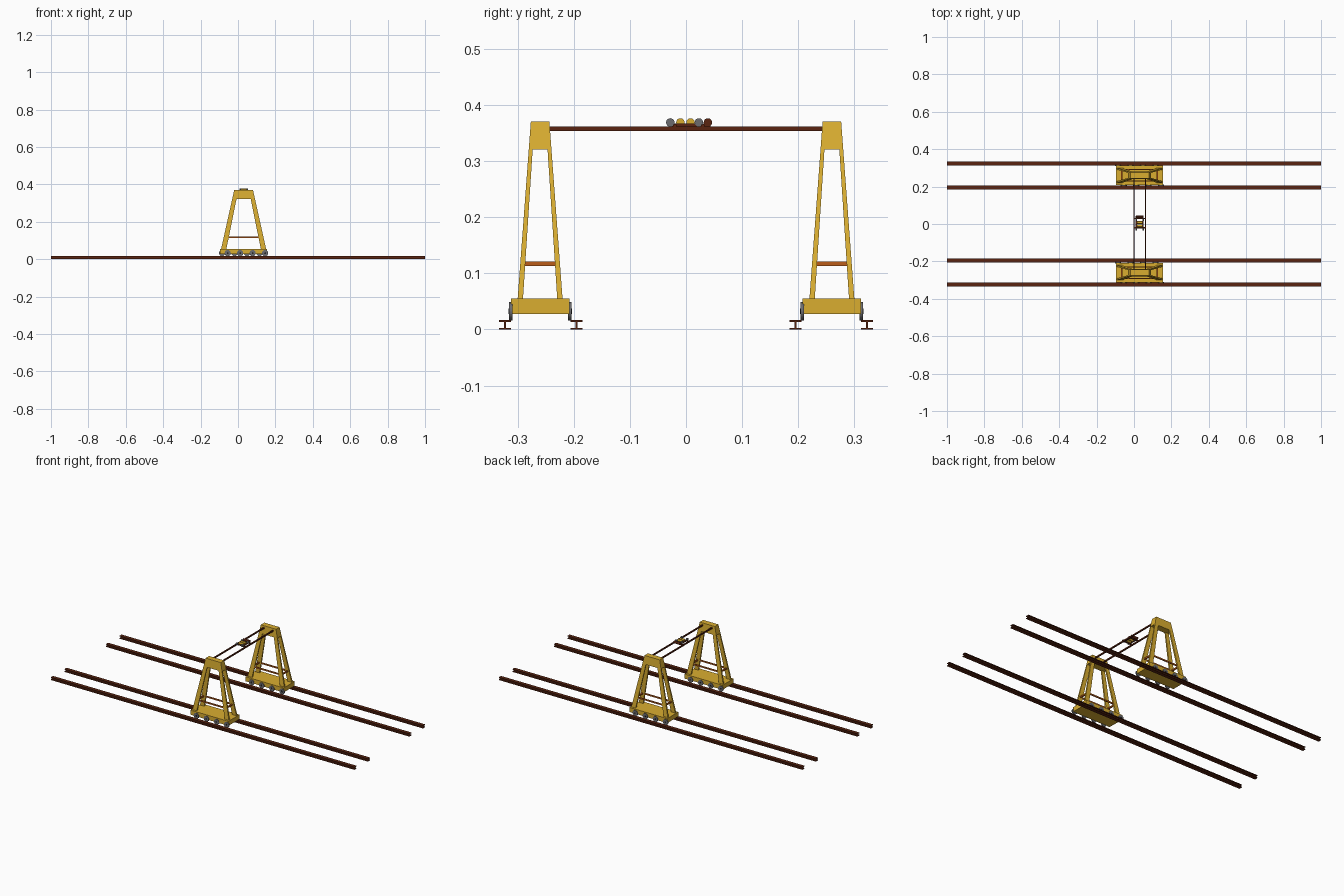
import bpy, bmesh, math
from mathutils import Matrix, Vector

if "Cube" in bpy.data.objects:
    bpy.data.objects.remove(bpy.data.objects["Cube"])

def mat(name, c):
    m = bpy.data.materials.new(name)
    m.diffuse_color = (*c, 1)
    m.use_nodes = True
    m.node_tree.nodes["Principled BSDF"].inputs["Base Color"].default_value = m.diffuse_color
    return m

YELLOW = mat("crane yellow", (0.70, 0.42, 0.03))
BROWN = mat("rust brown", (0.10, 0.017, 0.005))
ORANGE = mat("brace orange", (0.50, 0.11, 0.01))
GREY = mat("wheel grey", (0.15, 0.15, 0.16))
DARK = mat("axle black", (0.02, 0.02, 0.02))

def finish(name, bm, m):
    bmesh.ops.recalc_face_normals(bm, faces=bm.faces)
    me = bpy.data.meshes.new(name)
    bm.to_mesh(me)
    bm.free()
    me.materials.append(m)
    ob = bpy.data.objects.new(name, me)
    bpy.context.collection.objects.link(ob)
    return ob

def loft(bm, lo, hi):
    """Hexahedron between two (x0, x1, y0, y1, z) rectangles."""
    rings = [[bm.verts.new(p) for p in ((a, c, z), (b, c, z), (b, d, z), (a, d, z))]
             for a, b, c, d, z in (lo, hi)]
    bm.faces.new(rings[0][::-1])
    bm.faces.new(rings[1])
    for i in range(4):
        j = (i + 1) % 4
        bm.faces.new((rings[0][i], rings[0][j], rings[1][j], rings[1][i]))

def box(bm, x0, x1, y0, y1, z0, z1):
    loft(bm, (x0, x1, y0, y1, z0), (x0, x1, y0, y1, z1))

def cyl(bm, c, r, length, axis, n=20):
    rot = Matrix.Rotation(math.pi / 2, 4, 'Y' if axis == 'x' else 'X')
    bmesh.ops.create_cone(bm, cap_ends=True, segments=n, radius1=r, radius2=r,
                          depth=length, matrix=Matrix.Translation(c) @ rot)

# Four I-section rails
for i, y in enumerate((-0.3225, -0.195, 0.195, 0.3225)):
    bm = bmesh.new()
    w, t, f, h = 0.0105, 0.002, 0.003, 0.0165
    prof = [(-w, 0), (w, 0), (w, f), (t, f), (t, h - f), (w, h - f),
            (w, h), (-w, h), (-w, h - f), (-t, h - f), (-t, f), (-w, f)]
    face = bm.faces.new([bm.verts.new((-1, y + a, b)) for a, b in prof])
    ext = bmesh.ops.extrude_face_region(bm, geom=[face])["geom"]
    bmesh.ops.translate(bm, vec=(2, 0, 0),
                        verts=[v for v in ext if isinstance(v, bmesh.types.BMVert)])
    if not face.is_valid or len(bm.faces) < 14:
        bm.faces.new([v for v in bm.verts if v.co.x < 0])
    finish(f"rail_{i}", bm, BROWN)

# Tower proportions: half sizes along x and y at a given height
CX, CY = 0.03, 0.26
ZB, ZC, ZT = 0.055, 0.321, 0.371

def half(z):
    k = (z - ZB) / (ZT - ZB)
    return 0.12 - 0.07 * k, 0.040 - 0.0235 * k

def leg_rect(z, sx, sy, cy):
    hx, hy = half(z)
    k = (z - ZB) / (ZT - ZB)
    wx, wy = 0.028 - 0.006 * k, 0.0095 - 0.003 * k
    xs = sorted((CX + sx * hx, CX + sx * (hx - wx)))
    ys = sorted((cy + sy * hy, cy + sy * (hy - wy)))
    return (*xs, *ys, z)

for s, tag in ((-1, "front"), (1, "back")):
    cy = s * CY
    # Base carriage
    bm = bmesh.new()
    box(bm, CX - 0.125, CX + 0.125, cy - 0.052, cy + 0.052, 0.028, ZB)
    finish(f"{tag}_base", bm, YELLOW)
    # Tapered legs
    bm = bmesh.new()
    for sx in (-1, 1):
        for sy in (-1, 1):
            loft(bm, leg_rect(ZB, sx, sy, cy), leg_rect(ZC, sx, sy, cy))
    finish(f"{tag}_legs", bm, YELLOW)
    # Cap joining the legs
    bm = bmesh.new()
    (ax, ay), (bx, by) = half(ZC), half(ZT)
    loft(bm, (CX - ax, CX + ax, cy - ay, cy + ay, ZC),
         (CX - bx, CX + bx, cy - by, cy + by, ZT))
    finish(f"{tag}_cap", bm, YELLOW)
    # Ring of cross braces
    bm = bmesh.new()
    hx, hy = half(0.117)
    for q in (-1, 1):
        x, y = CX + q * (hx - 0.012), cy + q * (hy - 0.005)
        box(bm, x - 0.004, x + 0.004, cy - hy + 0.006, cy + hy - 0.006, 0.113, 0.121)
        box(bm, CX - hx + 0.014, CX + hx - 0.014, y - 0.003, y + 0.003, 0.113, 0.121)
    finish(f"{tag}_braces", bm, ORANGE)
    # Wheels, staggered between the two sides
    for q in (-1, 1):
        wheels, hubs = bmesh.new(), bmesh.new()
        y = cy + q * 0.0525
        for i in range(4):
            x = CX - q * (-0.085 + i * 0.0667 + 0.0)
            cyl(wheels, (x, y, 0.0325), 0.0165, 0.006, 'y')
            cyl(hubs, (x, y, 0.0325), 0.005, 0.008, 'y', 10)
        finish(f"{tag}_wheels_{q}", wheels, GREY)
        finish(f"{tag}_hubs_{q}", hubs, DARK)

# Twin bridge beams
bm = bmesh.new()
for x in (0.0, 0.061):
    box(bm, x - 0.0035, x + 0.0035, -0.247, 0.247, 0.354, 0.3615)
finish("bridge_beams", bm, BROWN)

# Trolley frame with rollers and drums
bm = bmesh.new()
for x in (0.012, 0.049):
    box(bm, x - 0.003, x + 0.003, -0.030, 0.044, 0.3615, 0.367)
for y in (-0.02, 0.03):
    box(bm, -0.002, 0.063, y - 0.003, y + 0.003, 0.3605, 0.365)
cyl(bm, (0.0305, 0.039, 0.369), 0.0075, 0.042, 'x')
finish("trolley_frame", bm, BROWN)
bm = bmesh.new()
for y in (-0.01, 0.008):
    cyl(bm, (0.0305, y, 0.369), 0.0075, 0.030, 'x')
finish("trolley_drums", bm, YELLOW)
bm = bmesh.new()
for y in (-0.028, 0.023):
    for x in (0.012, 0.049):
        cyl(bm, (x, y, 0.369), 0.0075, 0.008, 'x')
finish("trolley_wheels", bm, GREY)
